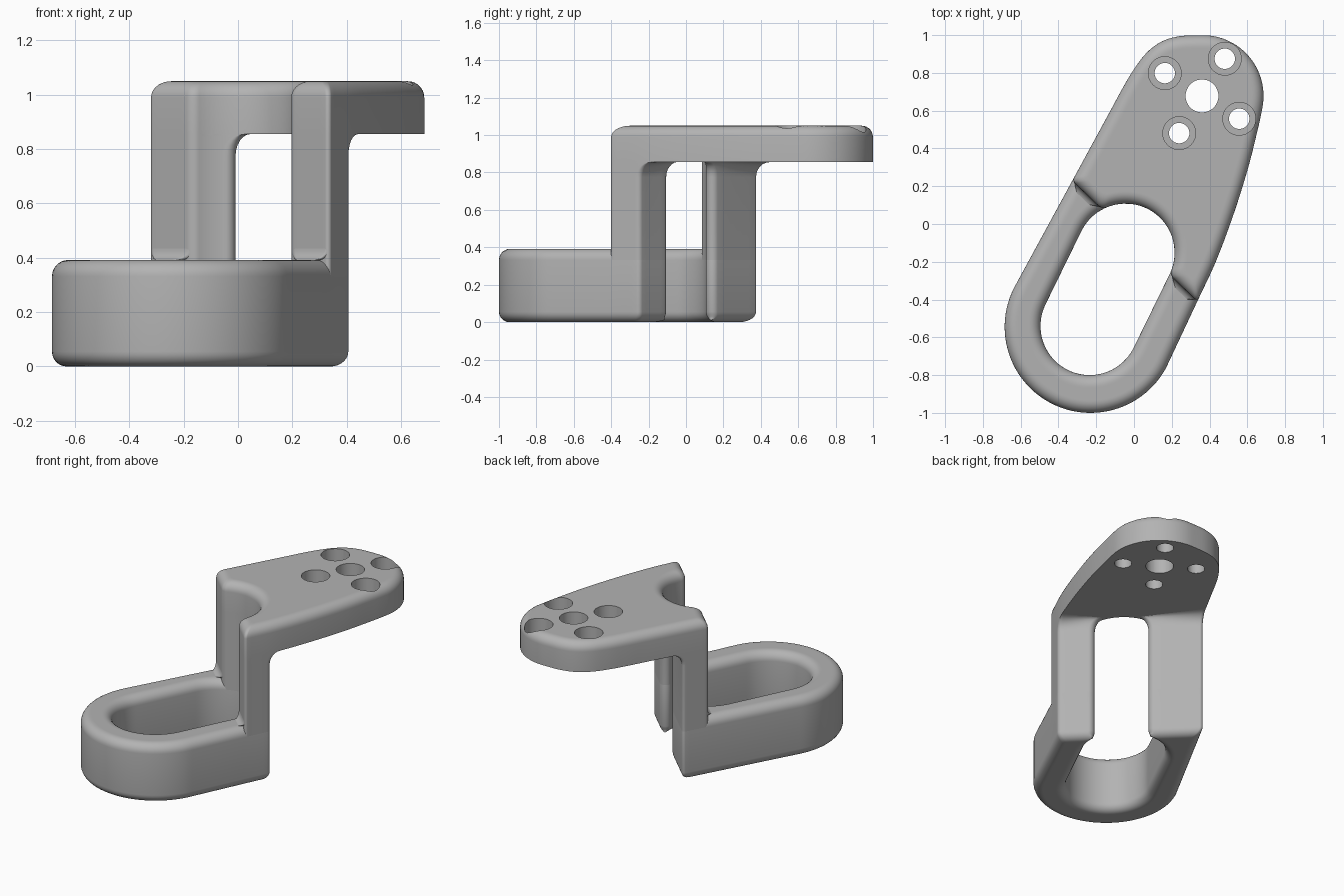
import bpy, bmesh, math
from mathutils import Vector as V

if "Cube" in bpy.data.objects:
    bpy.data.objects.remove(bpy.data.objects["Cube"], do_unlink=True)

grey = bpy.data.materials.new("plain_grey")
grey.use_nodes = True
grey.diffuse_color = (0.45, 0.45, 0.45, 1)
grey.node_tree.nodes["Principled BSDF"].inputs["Base Color"].default_value = grey.diffuse_color

# Heights, and the slanted step planes measured along DIR
BASE_TOP, PLATE_BOTTOM, PLATE_TOP = 0.392, 0.855, 1.05
DIR = V((math.cos(math.radians(46)), math.sin(math.radians(46))))
FRONT, BACK = -0.062, 0.108
# Corner rounding: outer corners, front slot corners, thin back tips, rims
OUTER, INNER, TIP, RIM = 0.02, 0.03, 0.13, 0.06
LINE, CORNER = 6, 7     # steps along a straight end and around a corner


def arc(cx, cy, r, a, b, n):
    angles = [math.radians(a + (b - a) * i / n) for i in range(n + 1)]
    return [V((cx + r * math.cos(t), cy + r * math.sin(t))) for t in angles]


def spline(pts, n=8):
    """Smooth curve through the points."""
    pts = [V(p) for p in pts]
    out = []
    for i in range(len(pts) - 1):
        p, q = pts[i], pts[i + 1]
        m0 = (q - pts[i - 1]) / 2 if i else q - p
        m1 = (pts[i + 2] - p) / 2 if i + 2 < len(pts) else q - p
        for k in range(n):
            t = k / n
            out.append(p * (2*t**3 - 3*t*t + 1) + m0 * (t**3 - 2*t*t + t)
                       + q * (3*t*t - 2*t**3) + m1 * (t**3 - t*t))
    return out + [pts[-1]]


def inset(loop, d):
    out = []
    for i, p in enumerate(loop):
        t = loop[(i + 1) % len(loop)] - loop[i - 1]
        out.append(p + V((-t.y, t.x)).normalized() * d)
    return out


def crossing(p, q, d):
    return p.lerp(q, (d - DIR.dot(p)) / DIR.dot(q - p))


def clip(loop, d, s=1):
    """Part of a closed loop beyond (s=1) or before (s=-1) a step plane."""
    keep = [s * (DIR.dot(p) - d) > 0 for p in loop]
    n = len(loop)
    i = next(k for k in range(n) if not keep[k] and keep[(k + 1) % n])
    out = [crossing(loop[i], loop[(i + 1) % n], d)]
    while keep[(i + 1) % n]:
        i += 1
        out.append(loop[i % n])
    return out + [crossing(out[-1], loop[(i + 1) % n], d)]


def up_to(path, d):
    out = [path[0]]
    for p in path[1:]:
        if DIR.dot(p) >= d:
            return out + [crossing(out[-1], p, d)]
        out.append(p)
    return out


def resample(path, a, b, n):
    """Trim a path by a and b at its ends and space n + 1 points evenly."""
    lengths = [(q - p).length for p, q in zip(path, path[1:])]
    total, out = sum(lengths), []
    for k in range(n + 1):
        s, i = a + (total - a - b) * k / n, 0
        while i < len(lengths) - 1 and s > lengths[i]:
            s -= lengths[i]
            i += 1
        out.append(path[i].lerp(path[i + 1], s / max(lengths[i], 1e-9)))
    return out


def soften(outer, inner, trims, n):
    """Close an outer and an inner path into a loop with arcs at the corners."""
    inner = inner[::-1]
    sides = [outer, [outer[-1], inner[0]], inner, [inner[-1], outer[0]]]
    runs = [resample(side, trims[i], trims[(i + 1) % 4], LINE if i % 2 else n)
            for i, side in enumerate(sides)]
    out = []
    for i in range(4):
        a, c, b = runs[i][-1], sides[i][-1], runs[(i + 1) % 4][0]
        w = math.sin((a - c).angle(b - c) / 2)
        out += runs[i]
        for k in range(1, CORNER + 1):
            t = k / (CORNER + 1)
            e, f, g = (1 - t) ** 2, 2 * w * t * (1 - t), t * t
            out.append((a * e + c * f + b * g) / (e + f + g))
    return out


def loft(name, rings):
    """Skin a stack of (loop, height) rings; caps are strips from outer to inner side."""
    bm = bmesh.new()
    rows = [[bm.verts.new((p.x, p.y, z)) for p in loop] for loop, z in rings]
    n = len(rows[0])
    for a, b in zip(rows, rows[1:]):
        for i in range(n):
            j = (i + 1) % n
            bm.faces.new((a[i], a[j], b[j], b[i]))
    mirror = n - LINE - 2 * CORNER - 2
    for row in (rows[0], rows[-1]):
        for k in range((mirror - n) // 2, mirror // 2):
            quad = [row[i % n] for i in (k, k + 1, mirror - k - 1, mirror - k)]
            bm.faces.new(list(dict.fromkeys(quad)))
    bmesh.ops.recalc_face_normals(bm, faces=bm.faces)
    mesh = bpy.data.meshes.new(name)
    bm.to_mesh(mesh)
    bm.free()
    obj = bpy.data.objects.new(name, mesh)
    bpy.context.collection.objects.link(obj)
    mesh.materials.append(grey)
    return obj


def rim(section, z, r, s):
    """Rings of a rounded rim, from the wall to the cap; s=1 is a top rim."""
    steps = [math.radians(90 * k / 7) for k in range(8)]
    rings = [(section(r * (1 - math.cos(t))), z - s * r * (1 - math.sin(t))) for t in steps]
    return rings + [(section(r + 0.008), z)]


def smooth(obj):
    bpy.ops.object.select_all(action='DESELECT')
    obj.select_set(True)
    bpy.context.view_layer.objects.active = obj
    bpy.ops.object.shade_smooth_by_angle(angle=math.radians(32))


# Plan outline and the long slot, both counter-clockwise
HX, HY = 0.364, 0.678
right_side = spline([(0.18, -0.74), (0.335, -0.41), (0.437, -0.19), (0.53, 0.06),
                     (0.605, 0.3), (0.655, 0.5), (0.669, 0.56)])
corner = spline([(0.33, 0.999), (0.24, 0.994), (0.15, 0.968), (0.07, 0.91),
                 (0.0, 0.82), (-0.06, 0.72), (-0.114, 0.62)])
outline = (right_side + arc(HX, HY, 0.322, -12, 90, 28)[:-1] + corner
           + arc(-0.23, -0.545, 0.455, 153, 334, 50)[:-1])
slot = arc(-0.045, -0.152, 0.26, -25, 155, 48) + arc(-0.235, -0.54, 0.26, 155, 335, 48)


# Base loop, open at the back between the arms
def base_section(d):
    tip = max(0.008, TIP * (1 - d / 0.025))
    return soften(clip(inset(outline, d), BACK - d, -1), clip(inset(slot, -d), BACK - d, -1),
                  [OUTER, OUTER, tip, tip], 100)


smooth(loft("base_loop", rim(base_section, 0, 0.055, -1)[::-1]
            + rim(base_section, BASE_TOP, RIM, 1)))


# Top plate
def plate_section(d):
    return soften(clip(inset(outline, d), FRONT + d), clip(inset(slot, -d), FRONT + d),
                  [OUTER, OUTER, INNER, INNER], 100)


plate = loft("top_plate", [(plate_section(0), PLATE_BOTTOM)] + rim(plate_section, PLATE_TOP, RIM, 1))


# Bolt holes: a wide middle one and four with counterbores
def drill(x, y, r, z0):
    bpy.ops.mesh.primitive_cylinder_add(vertices=48, radius=r, depth=1,
                                        location=(x, y, z0 + 0.5))
    cutter = bpy.context.object
    cutter.hide_render = True
    mod = plate.modifiers.new("hole", 'BOOLEAN')
    mod.object, mod.solver = cutter, 'EXACT'
    bpy.context.view_layer.objects.active = plate
    bpy.ops.object.modifier_apply(modifier=mod.name)
    bpy.data.objects.remove(cutter, do_unlink=True)


drill(0.36, HY, 0.087, 0.5)
for k in range(4):
    a = math.radians(58.5 + 90 * k)
    x, y = 0.36 + 0.231 * math.cos(a), HY + 0.231 * math.sin(a)
    drill(x, y, 0.087, PLATE_TOP - 0.1)
    drill(x, y, 0.054, 0.5)
smooth(plate)


# Upright arms flared under the plate, with a cove where each meets the base top
def arm_section(left, lo, hi, d, tip):
    paths = []
    for loop, limit in ((inset(outline, d), hi), (inset(slot, -d), min(hi, BACK))):
        path = clip(loop, lo)
        paths.append(up_to(path[::-1] if left else path, limit))
    return soften(*paths, [OUTER, OUTER, tip, INNER], 12)


FOOT, HEAD = 0.045, 0.08
quarter = [math.radians(15 * k) for k in range(7)]
for name, left in (("left_arm", False), ("right_arm", True)):
    rings = [(arm_section(left, FRONT, BACK, 0, TIP), BASE_TOP - RIM)]
    coves = []
    for t in quarter[::-1]:
        h = HEAD * (1 - math.sin(t))
        rings.append((arm_section(left, FRONT, BACK + h, 0, TIP - h * 0.9),
                      PLATE_BOTTOM - HEAD * (1 - math.cos(t))))
    for t in quarter:
        f = 1 - math.sin(t)
        coves.append((arm_section(left, FRONT - FOOT * f, FRONT + 0.05, RIM * f + 0.001, INNER),
                      BASE_TOP - 0.003 + FOOT * (1 - math.cos(t))))
    smooth(loft(name, rings))
    smooth(loft(name + "_cove", coves))
